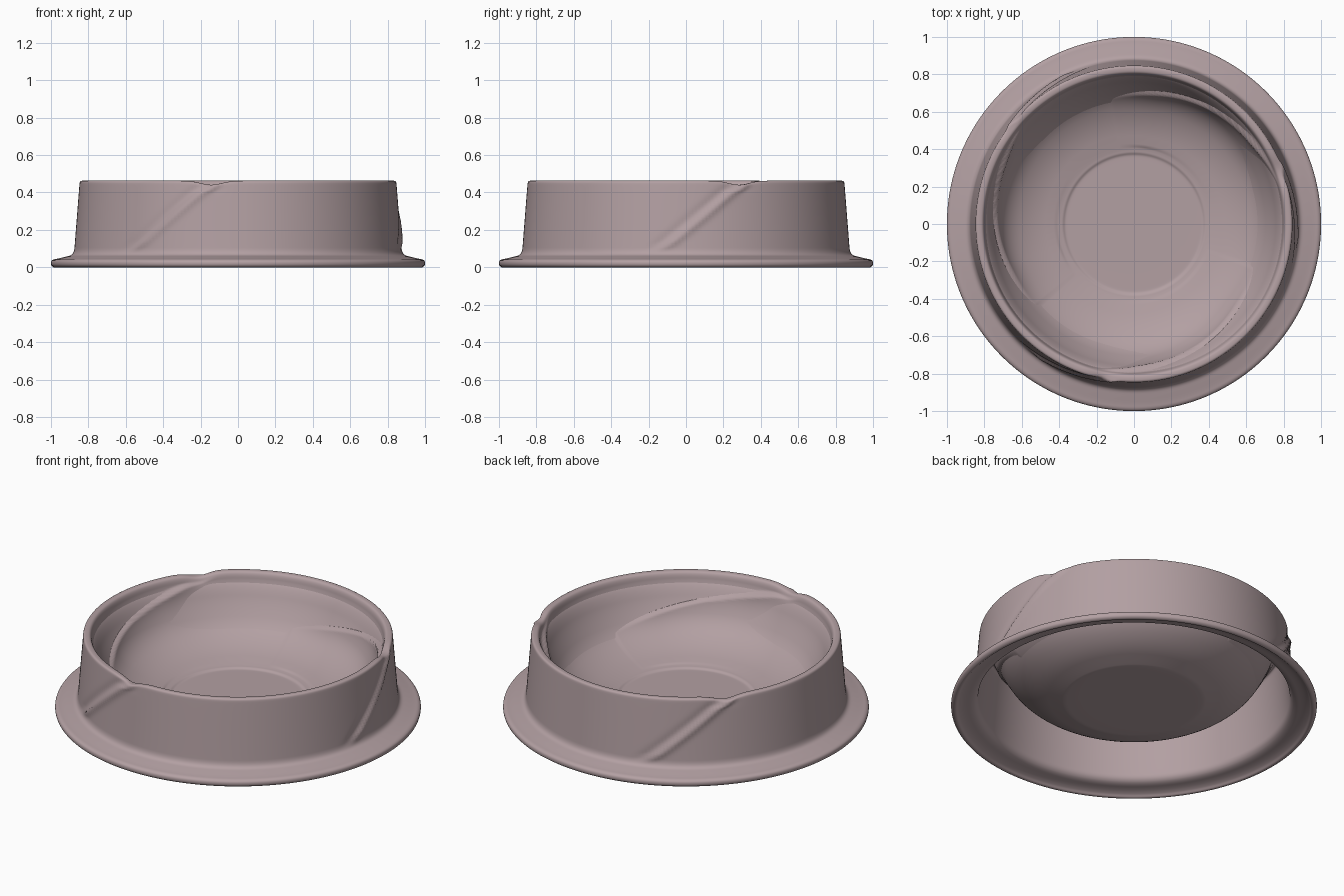
import bpy, bmesh, math
from mathutils import Vector

cube = bpy.data.objects.get("Cube")
if cube:
    bpy.data.objects.remove(cube)

SEGMENTS = 300
STEP = 0.014

# Half sections (radius, height): food dish, outer wall with flange, hollow underside
DISH = [(0, .075), (.35, .075), (.37, .076), (.38, .084), (.4, .086), (.56, .125), (.69, .2),
        (.765, .32), (.795, .41), (.8, .445), (.81, .461), (.825, .463)]
WALL = [(.825, .463), (.838, .463), (.846, .457), (.848, .44), (.873, .12), (.876, .085),
        (.89, .064), (.92, .057), (.965, .046), (.985, .043), (.998, .035), (1.001, .022),
        (.998, .008), (.985, 0)]
UNDER = [(.985, 0), (.972, 0), (.962, .012), (.93, .025), (.88, .033), (.855, .055), (.85, .09),
         (.825, .38), (.82, .42), (.805, .42), (.775, .38), (.74, .3), (.665, .18), (.54, .095),
         (.4, .055), (.37, .048), (0, .048)]


def smooth_section(points):
    """Corner cutting, then even resampling along the length."""
    pts = [Vector(p) for p in points]
    for _ in range(3):
        cut = [pts[0]]
        for a, b in zip(pts, pts[1:]):
            cut += [a.lerp(b, .25), a.lerp(b, .75)]
        pts = cut + [pts[-1]]
    out = [pts[0]]
    for a, b in zip(pts, pts[1:]):
        n = max(1, math.ceil((b - a).length / STEP))
        if (b - out[-1]).length > STEP * .3:
            out += [a.lerp(b, i / n) for i in range(1, n + 1)]
    out[-1] = pts[-1]
    return out


def ramp(x):
    x = min(1, max(0, x))
    return x * x * (3 - 2 * x)


def sculpt(part, r, z, angle):
    """Three swirl folds that run up the wall, notch the rim and sweep down the dish."""
    a = (math.degrees(angle) - 20 + 40) % 120 - 40
    if part == "dish" and r > .42:
        line = .43 - .21 * a / 78
        fade = ramp((a + 8) / 25) * ramp((88 - a) / 30)
        below = line - z
        if below > -.02:
            r -= .035 * fade * ramp((below + .012) / .024) * math.exp(-max(0, below) / .13)
    if part == "wall" and z > .06:
        line = -29 + 29 * (z - .08) / .36
        d = a - line
        fade = ramp((z - .07) / .07)
        r += fade * (.011 * math.exp(-(d / 2.2) ** 2) - .006 * math.exp(-((d + 4) / 2.5) ** 2))
    if part != "under":
        z -= .022 * math.exp(-(a / 5.5) ** 2) * ramp((z - .38) / .07)
    return r, z


# Joined section, each point tagged with its part
section = []
for part, points in (("dish", DISH), ("wall", WALL), ("under", UNDER)):
    ring = smooth_section(points)
    section += [(part, p.x, p.y) for p in (ring if part == "dish" else ring[1:])]

# Revolve the section
bm = bmesh.new()
columns = []
for i in range(SEGMENTS):
    angle = math.tau * i / SEGMENTS
    column = []
    for part, r, z in section:
        r, z = sculpt(part, r, z, angle)
        column.append(bm.verts.new((r * math.cos(angle), r * math.sin(angle), z)))
    columns.append(column)
for i, column in enumerate(columns):
    after = columns[(i + 1) % SEGMENTS]
    for j in range(len(section) - 1):
        bm.faces.new((column[j], after[j], after[j + 1], column[j + 1]))
poles = [c[k] for c in columns for k in (0, -1)]
bmesh.ops.remove_doubles(bm, verts=poles, dist=.0001)
bmesh.ops.recalc_face_normals(bm, faces=bm.faces)
for face in bm.faces:
    face.smooth = True

mesh = bpy.data.meshes.new("pet_bowl")
bm.to_mesh(mesh)
bm.free()
bowl = bpy.data.objects.new("pet_bowl", mesh)
bpy.context.collection.objects.link(bowl)

# Dusty mauve plastic
colour = (.45, .35, .363, 1)
mat = bpy.data.materials.new("dusty_mauve")
mat.use_nodes = True
mat.diffuse_color = colour
mat.node_tree.nodes["Principled BSDF"].inputs["Base Color"].default_value = colour
mesh.materials.append(mat)
